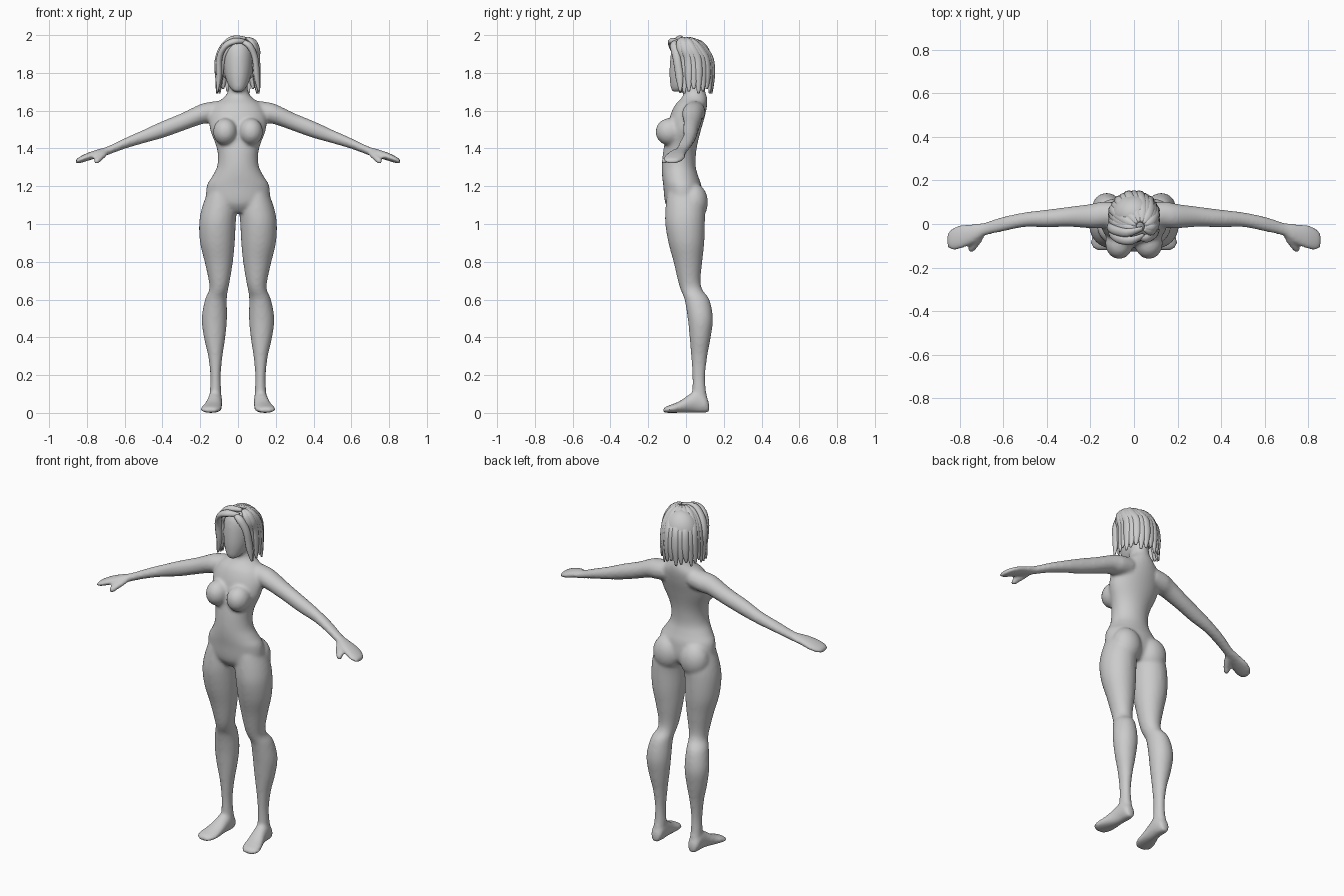
import bpy, bmesh, math
from mathutils import Vector, Matrix

grey = bpy.data.materials.new("plain_grey")
grey.diffuse_color = (0.6, 0.6, 0.6, 1)


def smooth_rows(rows, steps=4):
    """Catmull-Rom interpolation of rows of numbers."""
    out = []
    for i in range(len(rows) - 1):
        p = [rows[max(i - 1, 0)], rows[i], rows[i + 1], rows[min(i + 2, len(rows) - 1)]]
        for s in range(steps):
            t = s / steps
            out.append([0.5 * (2 * b + (c - a) * t + (2 * a - 5 * b + 4 * c - d) * t * t
                               + (3 * b - a - 3 * c + d) * t ** 3) for a, b, c, d in zip(*p)])
    return out + [list(rows[-1])]


def loft(bm, rings, sides=24):
    """Closed skin over rings given as (centre, u, v)."""
    loops = []
    for c, u, v in rings:
        loops.append([bm.verts.new(c + u * math.cos(2 * math.pi * k / sides)
                                   + v * math.sin(2 * math.pi * k / sides)) for k in range(sides)])
    faces = [bm.faces.new((a[k], a[(k + 1) % sides], b[(k + 1) % sides], b[k]))
             for a, b in zip(loops, loops[1:]) for k in range(sides)]
    faces += [bm.faces.new(loops[0][::-1]), bm.faces.new(loops[-1])]
    bmesh.ops.recalc_face_normals(bm, faces=faces)
    return loops


def ball(bm, centre, size):
    m = Matrix.Translation(centre) @ Matrix.Diagonal((*size, 1))
    bmesh.ops.create_uvsphere(bm, u_segments=32, v_segments=20, radius=1, matrix=m)


def tube(bm, path, width, thick, across, sides=10):
    """Flattened strand with a tapered end; across is the wide direction."""
    pts = [Vector(p) for p in smooth_rows(path)]
    n, rings = len(pts) - 1, []
    for i, p in enumerate(pts):
        d = (pts[min(i + 1, n)] - pts[max(i - 1, 0)]).normalized()
        u = (across - d * across.dot(d)).normalized()
        k = min(1, 0.45 + 2.5 * i / n, 0.25 + 3.2 * (n - i) / n)
        rings.append((p, u * width * k, d.cross(u) * thick * k))
    loft(bm, rings, sides)


def finish(bm, name):
    me = bpy.data.meshes.new(name)
    bm.to_mesh(me)
    bm.free()
    me.materials.append(grey)
    ob = bpy.data.objects.new(name, me)
    bpy.context.collection.objects.link(ob)
    for p in me.polygons:
        p.use_smooth = True
    return ob


X, Y, Z = Vector((1, 0, 0)), Vector((0, 1, 0)), Vector((0, 0, 1))
body = bmesh.new()

# torso and neck: height, half width, front y, back y
torso = [(1.06, .07, -.075, .05), (1.11, .16, -.11, .085), (1.2, .166, -.12, .082),
         (1.25, .138, -.126, .066), (1.3, .112, -.128, .052), (1.36, .106, -.124, .052),
         (1.42, .118, -.115, .06), (1.5, .148, -.1, .08), (1.57, .15, -.085, .1),
         (1.63, .125, -.058, .112), (1.67, .075, -.022, .112), (1.71, .052, -.01, .1),
         (1.82, .05, -.01, .09)]
loft(body, [(Vector((0, (f + b) / 2, z)), X * w, Y * (b - f) / 2)
            for z, w, f, b in smooth_rows(torso)], 32)

# head: height, half width, front y, back y
head = [(1.7, .018, -.07, -.03), (1.71, .034, -.078, .0), (1.74, .054, -.084, .05),
        (1.79, .07, -.088, .09), (1.85, .078, -.086, .115), (1.91, .077, -.078, .115),
        (1.95, .062, -.06, .1), (1.975, .03, -.02, .06)]
loft(body, [(Vector((0, (f + b) / 2, z)), X * w, Y * (b - f) / 2)
            for z, w, f, b in smooth_rows(head)], 32)

# leg: height, centre x, half width, centre y, half depth
leg = [(1.16, .09, .075, -.01, .09), (1.08, .1, .093, -.005, .104), (1.0, .109, .097, -.005, .105),
       (.9, .109, .092, .002, .095), (.8, .102, .075, .01, .076), (.7, .099, .056, .017, .06),
       (.65, .103, .05, .03, .058), (.6, .117, .058, .058, .066), (.5, .125, .067, .076, .067),
       (.4, .124, .057, .075, .056), (.3, .12, .038, .07, .043), (.2, .119, .028, .068, .034),
       (.12, .119, .03, .07, .036), (.05, .12, .033, .075, .044), (.01, .12, .028, .075, .04)]
# foot: y, centre x, half width, height
foot = [(.123, .121, .018, .05), (.105, .121, .033, .09), (.06, .121, .038, .12),
        (.02, .125, .041, .1), (-.03, .134, .05, .065), (-.075, .143, .056, .045),
        (-.105, .147, .047, .034), (-.122, .145, .025, .022)]
# arm and hand: x, centre y, half depth, centre height, half height
arm = [(.08, .045, .055, 1.6, .055), (.15, .042, .06, 1.59, .056), (.2, .036, .056, 1.58, .054),
       (.3, .033, .046, 1.538, .048), (.4, .025, .041, 1.5, .045), (.5, .02, .034, 1.463, .036),
       (.6, .0, .034, 1.426, .028), (.69, -.025, .031, 1.388, .023), (.74, -.044, .045, 1.374, .022),
       (.8, -.06, .056, 1.354, .021), (.845, -.072, .046, 1.336, .016), (.86, -.075, .025, 1.33, .008)]

for s in (-1, 1):
    loft(body, [(Vector((s * cx, cy, z)), X * w, Y * d) for z, cx, w, cy, d in smooth_rows(leg)])
    loft(body, [(Vector((s * cx, y, h / 2)), X * w, Z * h / 2) for y, cx, w, h in smooth_rows(foot)])
    loft(body, [(Vector((s * x, cy, z)), Y * d, Z * h) for x, cy, d, z, h in smooth_rows(arm)])
    # thumb
    tube(body, [(s * .69, -.035, 1.385), (s * .72, -.08, 1.36), (s * .745, -.11, 1.338),
                (s * .757, -.125, 1.322)], .019, .017, X)
    # chest and seat volumes
    ball(body, (s * .068, -.088, 1.488), (.064, .073, .072))
    ball(body, (s * .088, .042, 1.115), (.085, .074, .1))

figure = finish(body, "body")
mod = figure.modifiers.new("merge", 'REMESH')
mod.mode = 'VOXEL'
mod.voxel_size = .009
mod.use_smooth_shade = True
mod = figure.modifiers.new("soften", 'SMOOTH')
mod.factor = .5
mod.iterations = 8

# scalp under the strands
scalp = bmesh.new()
ball(scalp, (0, .045, 1.86), (.103, .092, .12))
finish(scalp, "scalp")

# bobbed hair: strands fan out from the parting and hang to neck length
hair = bmesh.new()
count = 17
for i in range(count):
    a = math.radians(-28 + 236 * i / (count - 1))
    ca, sa = math.cos(a), math.sin(a)
    path = []
    for deg in (12, 35, 60, 85):
        f = math.radians(deg)
        path.append((.1 * math.sin(f) * ca + .03 * math.cos(f),
                     .038 + .1 * math.sin(f) * sa - .05 * math.cos(f), 1.86 + .127 * math.cos(f)))
    tip = 1.69 + .012 * (i % 3)
    path += [(.107 * ca, .038 + .103 * sa, 1.78), (.114 * ca, .038 + .1 * sa, tip)]
    tube(hair, path, .024, .014 + .003 * (i % 2), Vector((-sa, ca, 0)))
# fringe swept to both sides of the parting
for path in ([(.045, -.05, 1.965), (-.01, -.075, 1.97), (-.065, -.07, 1.945),
              (-.098, -.045, 1.88), (-.1, -.03, 1.78), (-.112, -.03, 1.695)],
             [(.04, -.02, 1.983), (-.03, -.04, 1.98), (-.085, -.03, 1.93),
              (-.108, -.015, 1.86), (-.106, -.01, 1.78), (-.112, -.005, 1.69)],
             [(.02, -.06, 1.965), (.06, -.065, 1.945), (.09, -.05, 1.88),
              (.1, -.035, 1.78), (.112, -.03, 1.7)]):
    tube(hair, path, .022, .016, Vector((.3, 1, .6)).normalized())
finish(hair, "hair")
